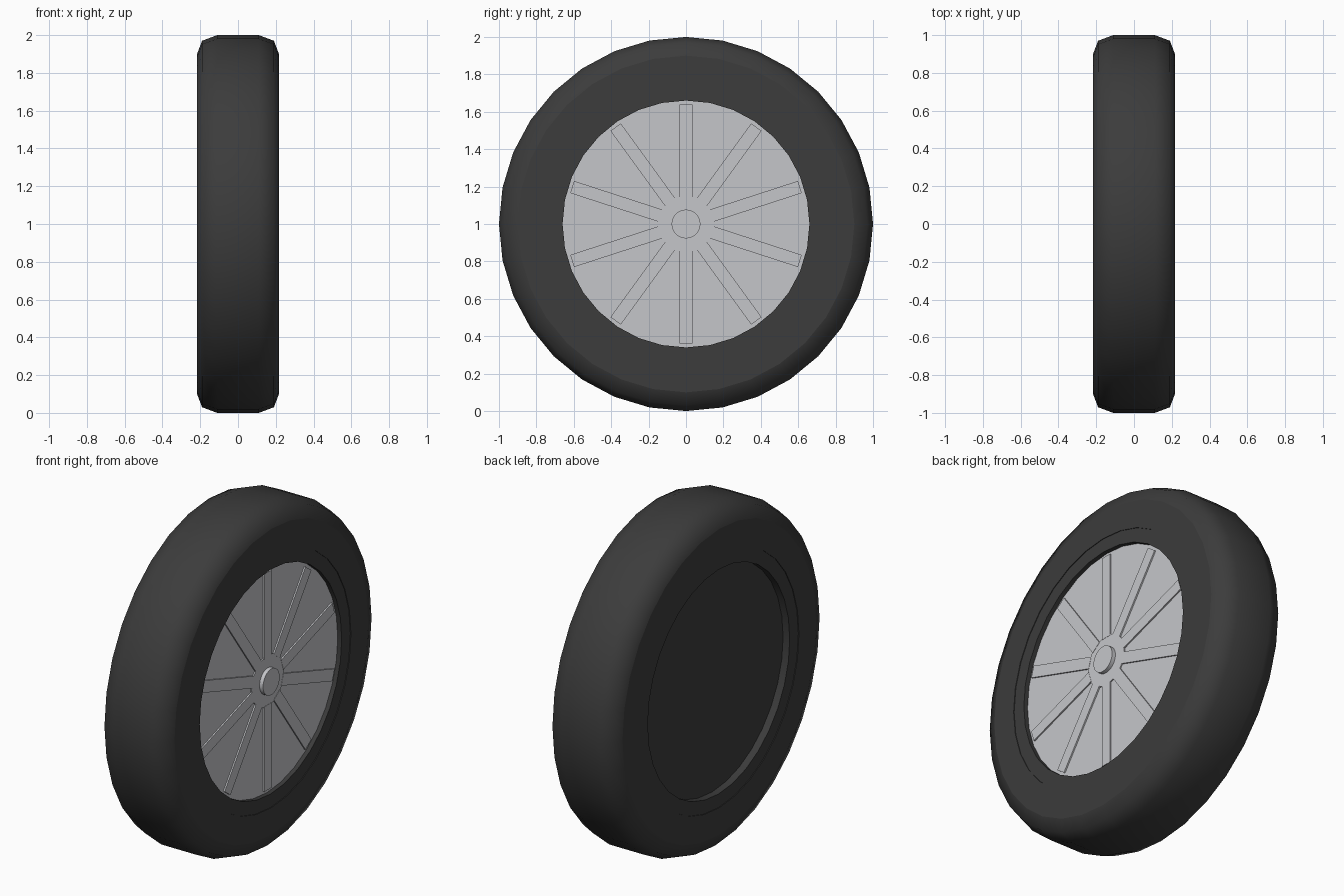
import bpy, bmesh, math
from mathutils import Matrix

if "Cube" in bpy.data.objects:
    bpy.data.objects.remove(bpy.data.objects["Cube"])

SEG = 32
CENTRE_Z = 1.0


def material(name, colour):
    m = bpy.data.materials.new(name)
    m.diffuse_color = (*colour, 1)
    m.use_nodes = True
    m.node_tree.nodes["Principled BSDF"].inputs["Base Color"].default_value = m.diffuse_color
    return m


rubber = material("dark rubber", (0.045, 0.045, 0.045))
silver = material("silver metal", (0.56, 0.565, 0.59))


def finish(name, bm, mat):
    me = bpy.data.meshes.new(name)
    bm.to_mesh(me)
    bm.free()
    me.materials.append(mat)
    ob = bpy.data.objects.new(name, me)
    bpy.context.collection.objects.link(ob)
    return ob


def lathe(name, profile, mat, smooth=lambda x0, r0, x1, r1: False):
    """Turn (x, radius) points about the axle, from front centre to back."""
    bm = bmesh.new()
    rings = []
    for x, r in profile:
        ring = []
        for j in range(SEG):
            a = 2 * math.pi * j / SEG
            ring.append(bm.verts.new((x, r * math.sin(a), CENTRE_Z + r * math.cos(a))))
        rings.append(ring)
    for i in range(len(rings) - 1):
        p, q = rings[i], rings[i + 1]
        for j in range(SEG):
            k = (j + 1) % SEG
            f = bm.faces.new((p[j], p[k], q[k], q[j]))
            f.smooth = smooth(*profile[i], *profile[i + 1])
    bmesh.ops.remove_doubles(bm, verts=bm.verts, dist=1e-5)
    return finish(name, bm, mat)


def walls(x0, r0, x1, r1):
    return abs(x0 - x1) > 1e-4


# Tyre: flat sidewalls and a rounded tread
half = [(0.217, 0.74), (0.217, 0.90), (0.19, 0.97), (0.11, 1.0)]
lathe("tyre", half + [(-x, r) for x, r in reversed(half)], rubber, walls)

# Dark rim lip at the front, deep dish at the back
lathe("rim_lip", [(0.187, 0.66), (0.213, 0.66), (0.213, 0.74), (0.217, 0.74)], rubber, walls)
lathe("back_dish", [(-0.217, 0.74), (-0.213, 0.74), (-0.213, 0.66),
                    (-0.17, 0.66), (-0.17, 0)], rubber, walls)

# Wheel face, raised centre plate and hub cap
lathe("wheel_face", [(0.187, 0), (0.187, 0.66)], silver)
lathe("centre_plate", [(0.194, 0), (0.194, 0.15), (0.187, 0.15)], silver, walls)
lathe("hub_cap", [(0.217, 0), (0.217, 0.077), (0.187, 0.077)], silver, walls)

# Ten shallow spokes
bm = bmesh.new()
for n in range(10):
    mat = (Matrix.Translation((0, 0, CENTRE_Z))
           @ Matrix.Rotation(math.radians(36 * n), 4, 'X')
           @ Matrix.Translation((0.191, 0, 0.39))
           @ Matrix.Diagonal((0.009, 0.068, 0.50, 1)))
    bmesh.ops.create_cube(bm, size=1, matrix=mat)
finish("spokes", bm, silver)
